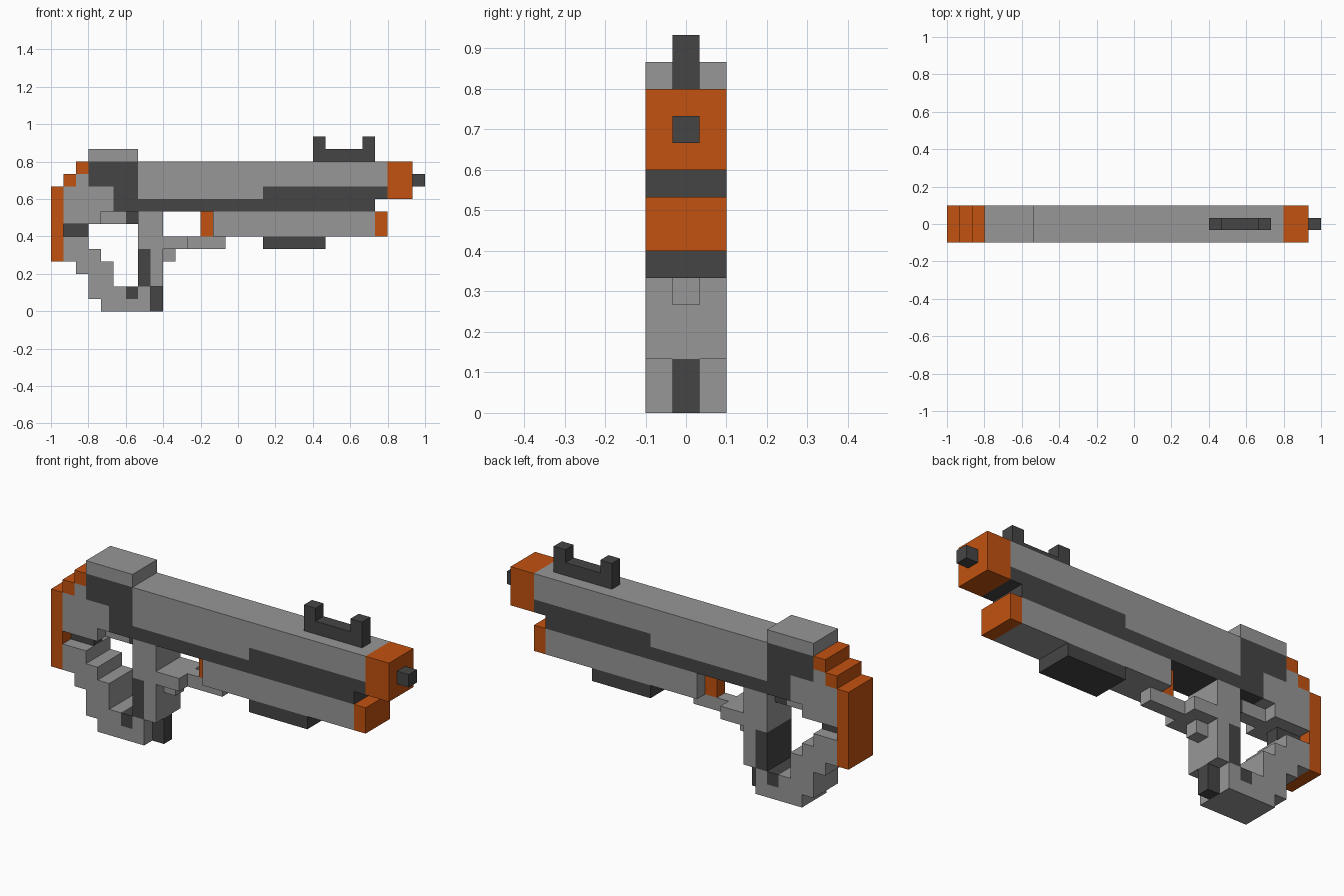
import bpy

if "Cube" in bpy.data.objects:
    bpy.data.objects.remove(bpy.data.objects["Cube"], do_unlink=True)

UNIT = 1 / 15   # one block
WIDE, THIN = 3, 1


def material(name, r, g, b):
    m = bpy.data.materials.new(name)
    m.use_nodes = True
    m.diffuse_color = (r, g, b, 1)
    bsdf = m.node_tree.nodes["Principled BSDF"]
    bsdf.inputs["Base Color"].default_value = (r, g, b, 1)
    bsdf.inputs["Roughness"].default_value = 0.8
    return m


grey = material("grey metal", 0.31, 0.31, 0.31)
dark = material("dark metal", 0.06, 0.06, 0.06)
orange = material("orange trim", 0.54, 0.085, 0.005)


def block(name, mat, x0, x1, z0, z1, width=WIDE):
    """Box in block units, counted from the rear end and the ground."""
    bpy.ops.mesh.primitive_cube_add(size=1)
    ob = bpy.context.object
    ob.name = name
    size = (x1 - x0, width, z1 - z0)
    centre = ((x0 + x1) / 2 - 15, 0, (z0 + z1) / 2)
    for v in ob.data.vertices:
        for i in range(3):
            v.co[i] = (v.co[i] * size[i] + centre[i]) * UNIT
    ob.data.materials.append(mat)


# Upper barrel and its dark underside
block("barrel_upper", grey, 7, 27, 10, 12)
block("barrel_side", grey, 7, 17, 9, 10)
block("barrel_side_dark", dark, 17, 27, 9, 10)
block("barrel_underside", dark, 7, 26, 8, 9)
block("muzzle", orange, 27, 29, 9, 12)
block("muzzle_tip", dark, 29, 30, 10, 11, THIN)

# Sight rail with two posts
block("sight_rail", dark, 21, 26, 12, 13, THIN)
for name, x in (("sight_rear_post", 21), ("sight_front_post", 25)):
    block(name, dark, x, x + 1, 13, 14, THIN)

# Lower barrel
block("lower_barrel", grey, 13, 26, 6, 8)
block("lower_barrel_cap", orange, 26, 27, 6, 8)
block("lower_barrel_plug", orange, 12, 13, 6, 8, THIN)
block("foregrip", dark, 17, 22, 5, 6)

# Receiver
block("receiver_top", grey, 3, 7, 12, 13)
block("receiver_upper", dark, 3, 7, 10, 12)
block("receiver_lower", dark, 5, 7, 8, 10)
block("receiver_bottom", dark, 6, 7, 7, 8, THIN)
block("receiver_catch", grey, 4, 6, 7, 8, THIN)

# Stock with stepped orange back
block("stock_body", grey, 1, 5, 8, 10)
block("stock_underside", grey, 1, 4, 7, 8)
block("stock_shoulder", grey, 2, 3, 10, 11)
block("stock_joint", dark, 1, 3, 6, 7, THIN)
block("butt_plate", orange, 0, 1, 4, 10)
block("butt_step_low", orange, 1, 2, 10, 11)
block("butt_step_high", orange, 2, 3, 11, 12)

# Stepped lower arm of the stock
for i, (bottom, top) in enumerate(((4, 6), (3, 6), (1, 5), (0, 4))):
    block(f"stock_arm_{i + 1}", grey, i + 1, i + 2, bottom, top)

# Grip
block("grip_base", grey, 5, 8, 0, 1)
block("grip_base_rear", grey, 5, 6, 1, 2)
block("grip_base_patch", dark, 6, 7, 1, 2)
block("grip_base_front", grey, 7, 8, 1, 2)
block("grip_toe", dark, 8, 9, 0, 2, THIN)
block("grip_back_pad", dark, 7, 8, 2, 5)
block("grip_front", grey, 8, 9, 2, 5)
block("grip_upper", grey, 7, 9, 5, 8)

# Trigger and guard
block("guard", grey, 9, 11, 5, 6)
block("guard_bar", grey, 11, 14, 5, 6, THIN)
block("trigger", grey, 9, 10, 4, 5, THIN)
